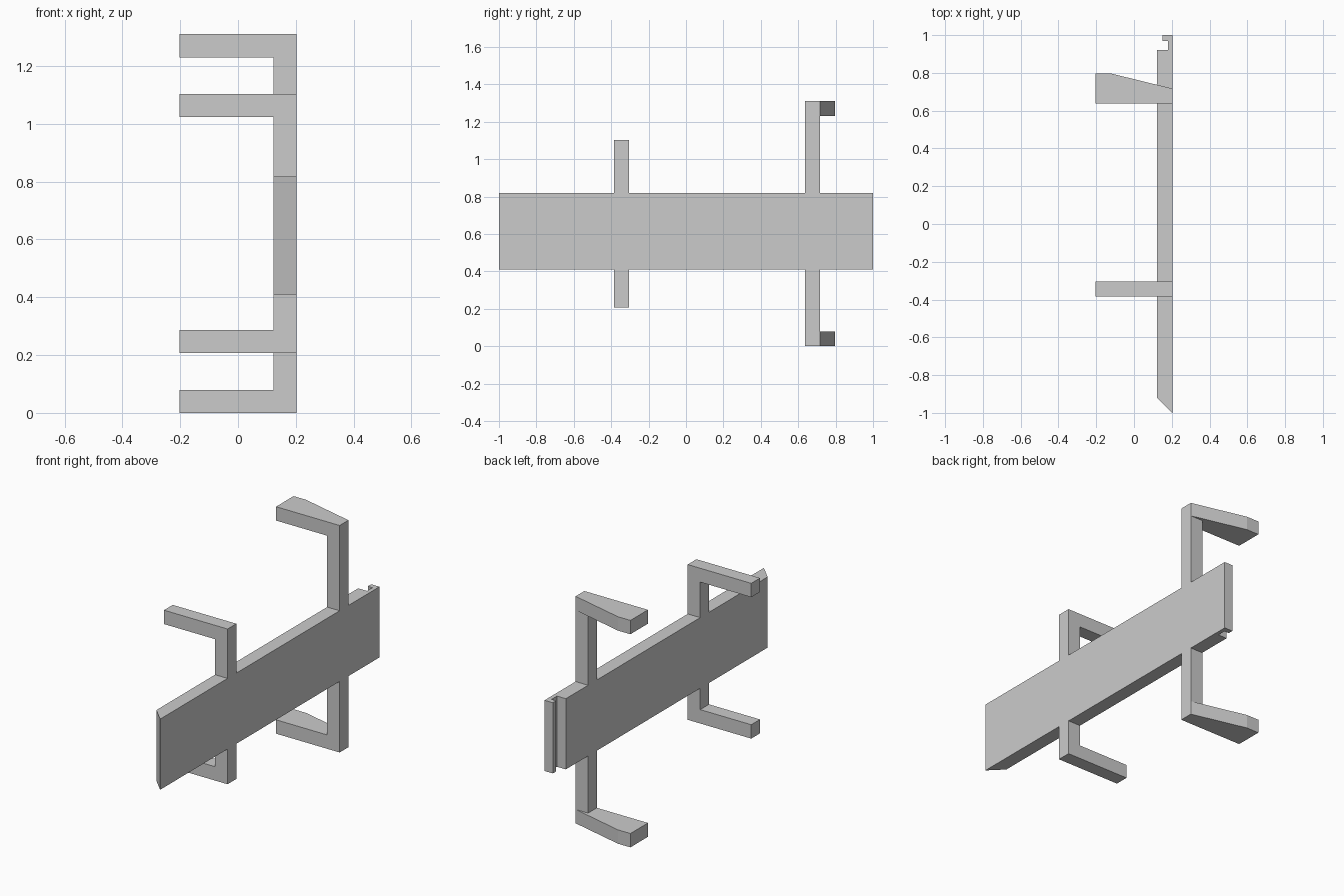
import bpy
import bmesh

cube = bpy.data.objects.get("Cube")
if cube:
    bpy.data.objects.remove(cube, do_unlink=True)

grey = bpy.data.materials.new("plain grey")
grey.use_nodes = True
colour = (0.6, 0.6, 0.6, 1)
grey.diffuse_color = colour
grey.node_tree.nodes["Principled BSDF"].inputs["Base Color"].default_value = colour

MID = 0.655     # height of the mirror plane
IN, OUT = 0.123, 0.203  # inner and outer x of the plate


def prism(name, outline, z0, z1):
    """Extrude an (x, y) outline from z0 up to z1."""
    bm = bmesh.new()
    face = bm.faces.new([bm.verts.new((x, y, z0)) for x, y in outline])
    up = bmesh.ops.extrude_face_region(bm, geom=[face])["geom"]
    bmesh.ops.translate(bm, vec=(0, 0, z1 - z0),
                        verts=[v for v in up if isinstance(v, bmesh.types.BMVert)])
    bmesh.ops.recalc_face_normals(bm, faces=bm.faces)
    mesh = bpy.data.meshes.new(name)
    bm.to_mesh(mesh)
    bm.free()
    mesh.materials.append(grey)
    obj = bpy.data.objects.new(name, mesh)
    bpy.context.collection.objects.link(obj)
    return obj


def box(name, x0, x1, y0, y1, z0, z1):
    return prism(name, [(x0, y0), (x1, y0), (x1, y1), (x0, y1)], z0, z1)


# Long plate: bevelled front end, stepped lip at the back end
prism("plate", [(OUT, -1), (IN, -0.92), (IN, 0.92), (0.18, 0.92),
                (0.18, 0.97), (0.15, 0.97), (0.15, 1), (OUT, 1)], 0.41, 0.818)

# Arms above and below the plate, mirrored about its middle
front_hook = [(-OUT, -0.385), (OUT, -0.385), (OUT, -0.305), (-OUT, -0.305)]
back_hook = [(-OUT, 0.637), (OUT, 0.637), (OUT, 0.717), (-0.123, 0.797), (-OUT, 0.797)]

for side, s, edge in (("upper", 1, 0.818), ("lower", -1, 0.41)):
    for end, outline, tip, centre in (("front", front_hook, 0.448, MID),
                                      ("back", back_hook, 0.655, MID)):
        outer, inner = centre + s * tip, centre + s * (tip - 0.08)
        y = outline[0][1]
        box(f"{side}_{end}_post", IN, OUT, y, y + 0.08, min(edge, inner), max(edge, inner))
        prism(f"{side}_{end}_hook", outline, min(inner, outer), max(inner, outer))
